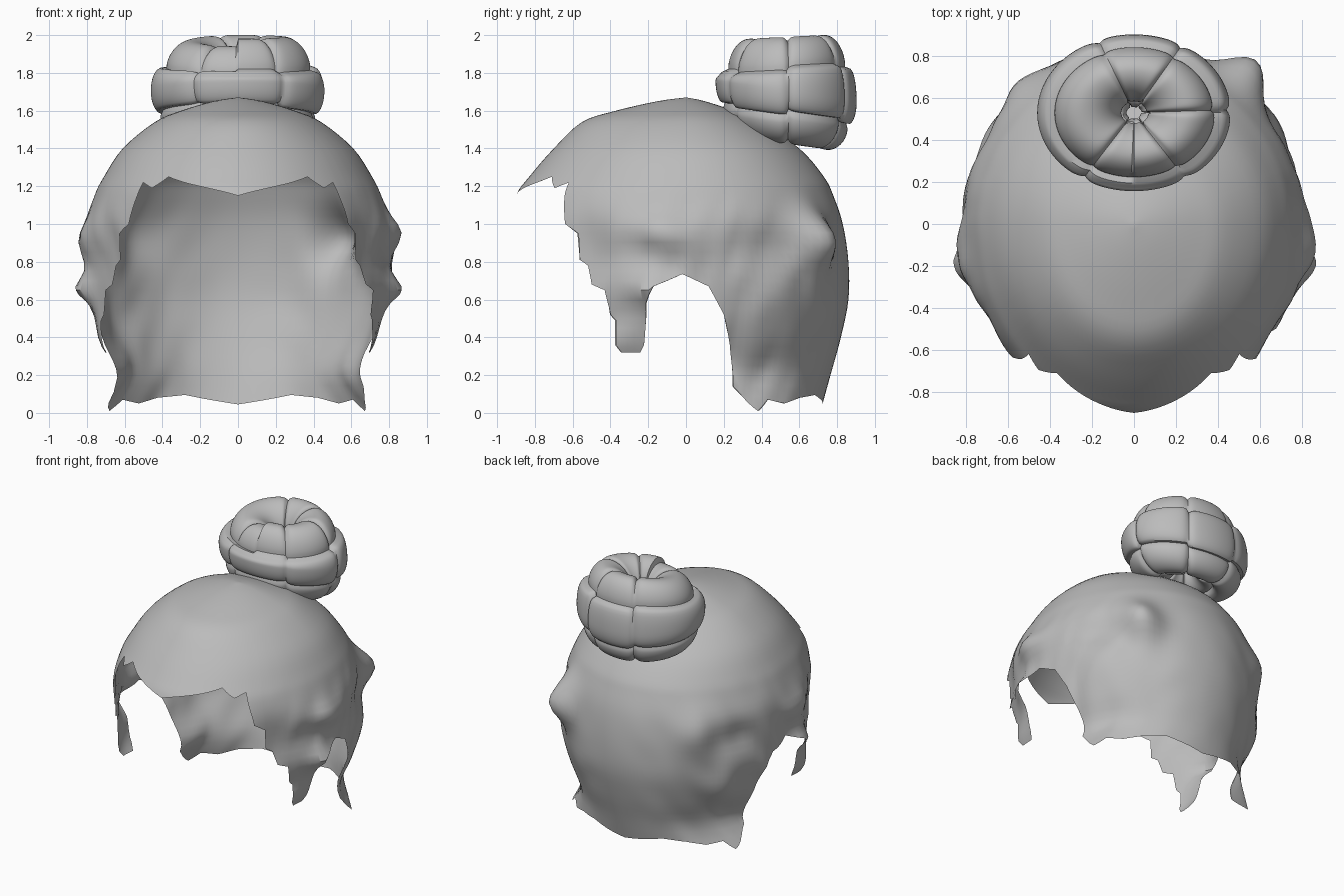
import bpy, math
from mathutils import Vector, noise

if "Cube" in bpy.data.objects:
    bpy.data.objects.remove(bpy.data.objects["Cube"])

grey = bpy.data.materials.new("hair grey")
grey.diffuse_color = (0.5, 0.5, 0.5, 1)
grey.use_nodes = True
grey.node_tree.nodes["Principled BSDF"].inputs["Base Color"].default_value = grey.diffuse_color


def make(name, verts, faces, angle):
    me = bpy.data.meshes.new(name)
    me.from_pydata(verts, [], faces)
    me.materials.append(grey)
    ob = bpy.data.objects.new(name, me)
    bpy.context.collection.objects.link(ob)
    bpy.ops.object.select_all(action='DESELECT')
    ob.select_set(True)
    bpy.context.view_layer.objects.active = ob
    bpy.ops.object.shade_smooth_by_angle(angle=math.radians(angle))
    return ob


# Cap of hair: horizontal sections (height, half width, front depth, back depth)
SECTIONS = [(1.67, 0, 0, 0), (1.65, .13, .15, .10), (1.60, .30, .37, .25),
            (1.54, .44, .55, .39), (1.40, .61, .70, .60), (1.25, .71, .83, .73),
            (1.15, .76, .90, .78), (1.0, .81, .92, .83), (.8, .81, .92, .86),
            (.6, .80, .92, .86), (.4, .75, .90, .82), (.2, .68, .90, .765),
            (0, .80, .90, .71)]


def section(t):
    """Smooth section at fractional index t."""
    n = len(SECTIONS) - 1
    i = min(int(t), n - 1)
    u = t - i
    p = [SECTIONS[min(max(i + k, 0), n)] for k in (-1, 0, 1, 2)]
    return [.5 * (2 * b + (c - a) * u + (2 * a - 5 * b + 4 * c - d) * u * u
                  + (3 * b - a - 3 * c + d) * u ** 3) for a, b, c, d in zip(*p)]


def index_at(z):
    lo, hi = 0, len(SECTIONS) - 1
    for _ in range(30):
        mid = (lo + hi) / 2
        lo, hi = (mid, hi) if section(mid)[0] > z else (lo, mid)
    return lo


# Ragged hem seen from the side (y, z): fringe, side lock, ear notch, nape
HEM = [(-.90, 1.15), (-.80, 1.215), (-.71, 1.25), (-.695, 1.19), (-.62, 1.22),
       (-.64, 1.0), (-.58, .95), (-.575, .81), (-.53, .78), (-.50, .68),
       (-.43, .65), (-.40, .52), (-.37, .49), (-.36, .36), (-.33, .32),
       (-.24, .32), (-.22, .36), (-.205, .58), (-.16, .67), (-.02, .735),
       (.12, .67), (.20, .52), (.235, .36), (.25, .14), (.38, .01),
       (.43, .07), (.52, .05), (.60, .08), (.68, .095), (.72, .045)]
hem = []
for y, z in HEM:
    t = index_at(z)
    _, w, f, b = section(t)
    c = -y / f if y < 0 else -y / b
    a = math.acos(max(-1, min(1, c)))
    if hem:
        a = max(a, hem[-1][0] + .01)        # never fold back
    hem.append((a, t))
hem[0], hem[-1] = (0, hem[0][1]), (math.pi, hem[-1][1])

# Subdivide the hem, then mirror it around the head
half = []
for (a0, t0), (a1, t1) in zip(hem, hem[1:]):
    k = max(2, math.ceil((a1 - a0) / .05), math.ceil(abs(t1 - t0) / .25))
    half += [(a0 + (a1 - a0) * j / k, t0 + (t1 - t0) * j / k) for j in range(k)]
half.append(hem[-1])
loop = half + [(-a, t) for a, t in half[-2:0:-1]]

# Swellings (angle from front, height, angular size, height size, push)
BUMPS = [(82, .95, 9, .08, .065), (-80, .93, 9, .08, .035),
         (80, .65, 8, .07, .075), (-80, .65, 8, .07, .08),
         (142, .92, 8, .14, .14), (-140, .93, 9, .14, .05),
         (118, .85, 10, .10, -.025), (-118, .85, 10, .10, -.025),
         (125, .55, 8, .18, .02), (-125, .55, 8, .18, .02),
         (66, .35, 9, .12, .03), (-66, .35, 9, .12, .03),
         (55, .85, 8, .15, -.03), (-55, .85, 8, .15, -.03)]


def cap_point(a, t):
    z, w, f, b = section(t)
    push = sum(h * math.exp(-((math.degrees(a) - ba) / sa) ** 2 - ((z - bz) / sz) ** 2)
               for ba, bz, sa, sz, h in BUMPS)
    # soft waves on the sides, fading at crown and back
    wave = noise.noise(Vector((math.sin(a) * 4, math.cos(a) * 6 + z * 3, z * 4)))
    push += .025 * wave * abs(math.sin(a)) * max(0, min(1, (1.25 - z) / .4))
    depth = f if math.cos(a) > 0 else b
    return (w + push) * math.sin(a), -(depth + push) * math.cos(a), z


# Level rows, each column stopping at the hem
STEP = .25
verts, faces, columns = [(0, 0, 1.67)], [], []
ROWS = math.ceil((len(SECTIONS) - 1) / STEP)
for a, tm in loop:
    col = [0]
    for r in range(1, ROWS + 1):
        if (r - 1) * STEP < tm - 1e-6:
            verts.append(cap_point(a, min(r * STEP, tm)))
            col.append(len(verts) - 1)
        else:
            col.append(col[-1])
    columns.append(col)
for p, q in zip(columns, columns[1:] + columns[:1]):
    for r in range(ROWS):
        face = list(dict.fromkeys((p[r], p[r + 1], q[r + 1], q[r])))
        if len(face) > 2:
            faces.append(face)
make("hair_cap", verts, faces, 50)

# Bun: a tight ring divided into puffy wrapped strands
BREAKS = [-122, -57, 2, 60, 112, 238]       # joints between wraps, degrees
U, V = 168, 96


def cell(x, edges):
    """Index of the cell holding x and position -1..1 inside it."""
    for i, (a, b) in enumerate(zip(edges, edges[1:])):
        if a <= x <= b:
            return i, (x - a) / (b - a) * 2 - 1


verts, faces = [], []
for i in range(U):
    th = math.radians(-122 + 360 * i / U)
    seg, su = cell(-122 + 360 * i / U, BREAKS)
    shift = (2, -3, 3, -3, 2)[seg]
    bands = [-105 + shift, -30 + shift, 28 + shift, 165 + shift, 255 + shift]
    ends = 1 - .10 * abs(su) ** (16 if seg == 4 else 9)
    for j in range(V):
        deg = bands[0] + 360 * j / V
        ph = math.radians(deg)
        band, sv = cell(deg, bands)
        puff = ends * (.83 + .19 * math.sqrt(max(0, 1 - abs(sv) ** 2.6)))
        wide = .84 if band == 2 and math.cos(ph) > 0 else 1   # top coil is narrower
        rad = .245 + .212 * puff * wide * math.cos(ph)
        x, y = rad * math.cos(th), rad * math.sin(th) * .81
        z = .28 * puff * math.sin(ph)
        # underside follows the slope of the head, top rises slightly to the back
        z += y * (.05 if z > .1 else -.14 if z < 0 else -.14 + 1.9 * z)
        if band == 2:
            z -= .02 * (1 - math.sin(th)) * max(0, math.sin(ph)) * (x < 0)
        verts.append((x, y, z))
for i in range(U):
    for j in range(V):
        i2, j2 = (i + 1) % U, (j + 1) % V
        faces.append((i * V + j, i2 * V + j, i2 * V + j2, i * V + j2))
bun = make("hair_bun", verts, faces, 45)
bun.location = (0, .53, 1.705)
